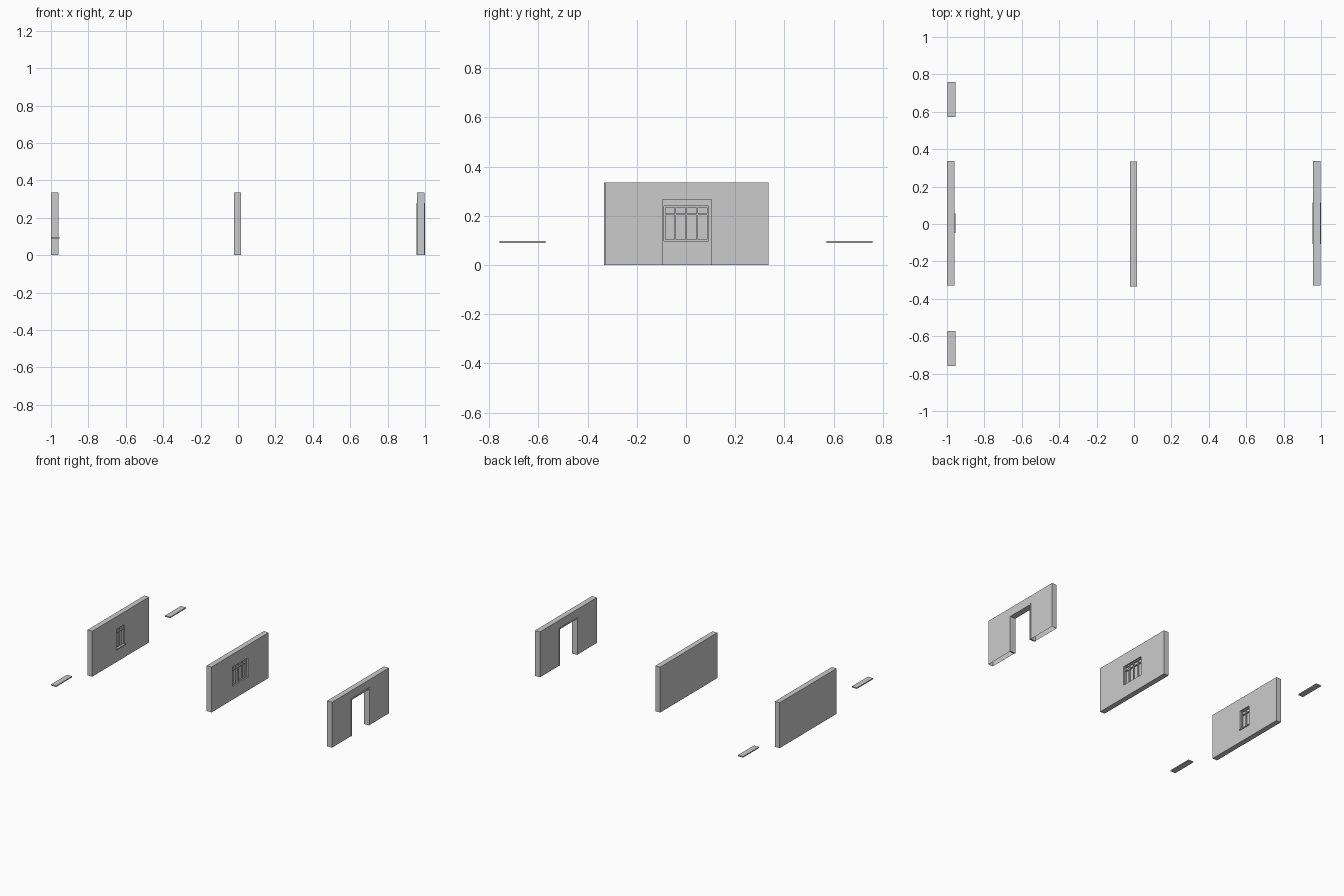
import bpy, bmesh
from mathutils import Vector

if "Cube" in bpy.data.objects:
    bpy.data.objects.remove(bpy.data.objects["Cube"])

DEPTH = 0.02          # depth of window recesses
H = 0.335             # wall height


def finish(name, bm):
    mesh = bpy.data.meshes.new(name)
    bm.to_mesh(mesh)
    bm.free()
    ob = bpy.data.objects.new(name, mesh)
    bpy.context.collection.objects.link(ob)
    return ob


def add_box(bm, x, y, z):
    vs = bmesh.ops.create_cube(bm, size=1)["verts"]
    for v in vs:
        v.co = Vector([(a + b) / 2 + c * (b - a) for (a, b), c in zip((x, y, z), v.co)])


def boxes(name, *specs):
    bm = bmesh.new()
    for s in specs:
        add_box(bm, *s)
    return finish(name, bm)


def window_wall(name, x, y, wy, wz):
    # solid wall slab with a recess pushed into its +x face
    bm = bmesh.new()
    add_box(bm, x, y, (0, H))
    for axis, cuts in ((1, wy), (2, wz)):
        no = Vector((0, 0, 0))
        no[axis] = 1
        for c in cuts:
            bmesh.ops.bisect_plane(bm, geom=bm.verts[:] + bm.edges[:] + bm.faces[:],
                                   plane_co=no * c, plane_no=no)
    face = next(f for f in bm.faces if f.normal.x > 0.9
                and wy[0] < f.calc_center_median().y < wy[1]
                and wz[0] < f.calc_center_median().z < wz[1])
    new = bmesh.ops.extrude_discrete_faces(bm, faces=[face])["faces"][0]
    bmesh.ops.translate(bm, verts=new.verts, vec=(-DEPTH, 0, 0))
    bmesh.ops.recalc_face_normals(bm, faces=bm.faces)
    return finish(name, bm)


def window_frame(name, x, wy, wz, panes, transom):
    # surround, mullions and transom bar set inside the recess
    t = 0.006
    fx = (x - DEPTH, x - DEPTH * 0.5)
    bars = [(fx, (wy[0], wy[0] + t), wz), (fx, (wy[1] - t, wy[1]), wz),
            (fx, wy, (wz[0], wz[0] + t)), (fx, wy, (wz[1] - t, wz[1])),
            (fx, wy, (transom - t / 2, transom + t / 2))]
    for i in range(1, panes):
        m = wy[0] + (wy[1] - wy[0]) * i / panes
        bars.append((fx, (m - t / 2, m + t / 2), wz))
    return boxes(name, *bars)


def arch(name, x, pts, closed):
    # extrude a (y, z) outline along x; an open outline leaves the floor side open
    bm = bmesh.new()
    a = [bm.verts.new((x[0], *p)) for p in pts]
    b = [bm.verts.new((x[1], *p)) for p in pts]
    n = len(pts)
    for i in range(n):
        if closed or i not in (3, 7):
            j = (i + 1) % n
            bm.faces.new((a[i], a[j], b[j], b[i]))
    # outer points 0-3 run beside inner points 7-4
    for i in range(3):
        for row in (a, b):
            bm.faces.new((row[i], row[i + 1], row[6 - i], row[7 - i]))
    bmesh.ops.recalc_face_normals(bm, faces=bm.faces)
    return finish(name, bm)


def portal(y0, y1, z, iy0, iy1, iz):
    return [(y0, 0), (y0, z), (y1, z), (y1, 0), (iy1, 0), (iy1, iz), (iy0, iz), (iy0, 0)]


WZ = (0.098, 0.24)

# narrow window wall
narrow = (-0.041, 0.049)
window_wall("narrow_window_wall", (-1.0, -0.961), (-0.328, 0.336), narrow, WZ)
window_frame("narrow_window_frame", -0.961, narrow, WZ, 2, 0.207)
boxes("narrow_window_sill", ((-0.98, -0.955), (-0.048, 0.056), (0.09, 0.098)))

# wide window wall
wide = (-0.089, 0.091)
window_wall("wide_window_wall", (-0.022, 0.017), (-0.333, 0.333), wide, WZ)
window_frame("wide_window_frame", 0.017, wide, WZ, 4, 0.207)

# doorway wall, hollow underneath, with thin door trim
arch("doorway_wall", (0.957, 0.997), portal(-0.328, 0.336, H, -0.097, 0.104, 0.268), False)
arch("door_trim", (0.955, 1.0), portal(-0.106, 0.114, 0.278, -0.096, 0.103, 0.267), True)

# two loose sill boards
for side, y in (("front", (-0.758, -0.571)), ("back", (0.571, 0.758))):
    boxes(side + "_sill_board", ((-0.996, -0.955), y, (0.09, 0.098)))
